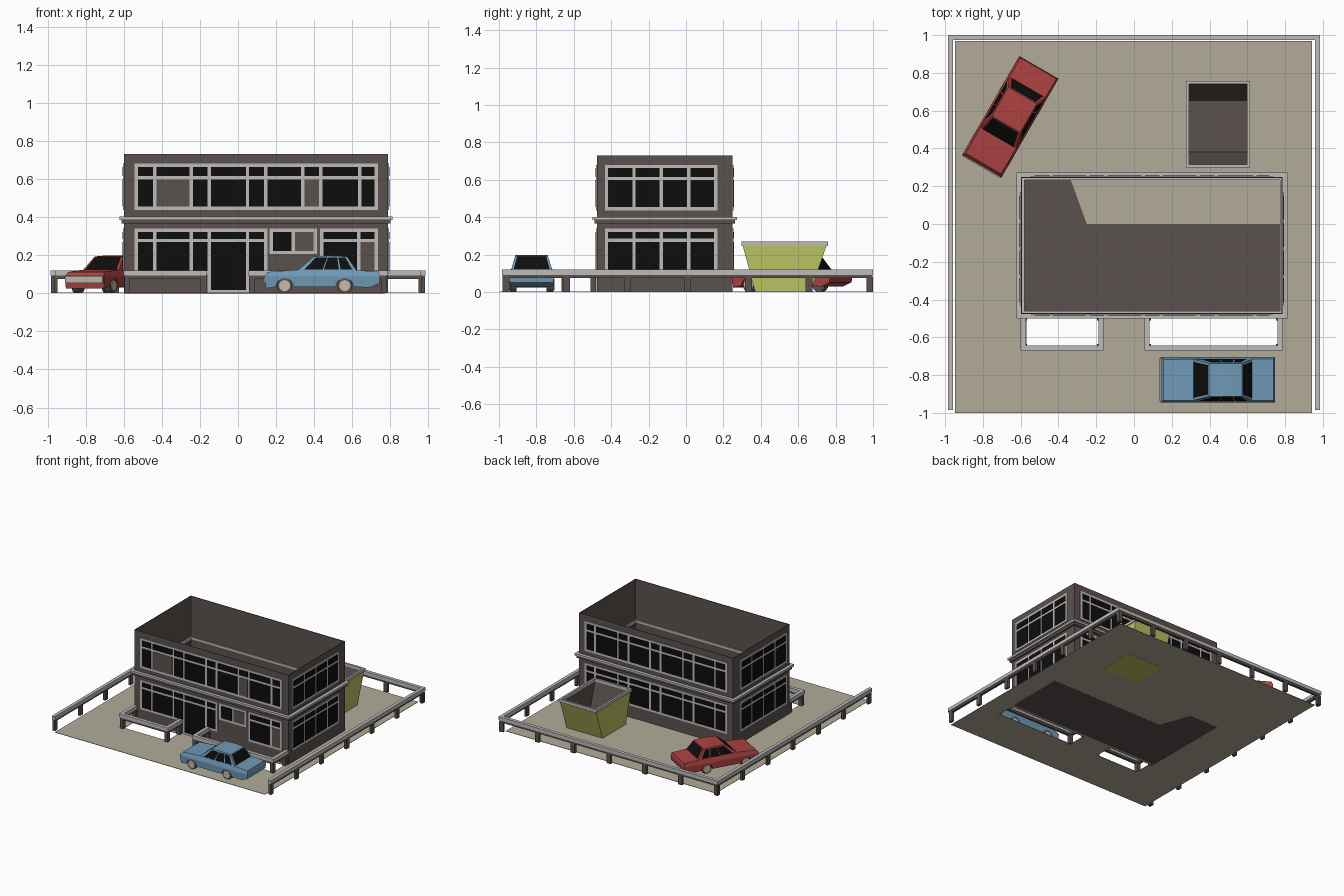
import bpy, bmesh, math
from mathutils import Matrix, Vector

if "Cube" in bpy.data.objects:
    bpy.data.objects.remove(bpy.data.objects["Cube"])


def mat(name, r, g, b):
    m = bpy.data.materials.new(name)
    m.diffuse_color = (r, g, b, 1)
    m.use_nodes = True
    m.node_tree.nodes["Principled BSDF"].inputs["Base Color"].default_value = m.diffuse_color
    return m


BROWN = mat("dark brown", .105, .083, .076)
GREY = mat("light grey", .52, .50, .50)
BLACK = mat("black glass", .004, .004, .004)
SAND = mat("sand ground", .44, .41, .32)
OLIVE = mat("yellow green", .50, .54, .12)
BLUE = mat("blue paint", .16, .32, .47)
RED = mat("red paint", .42, .055, .055)
BEIGE = mat("beige", .55, .50, .42)


def finish(name, bm, material, matrix=None, recalc=True):
    if recalc:
        bmesh.ops.recalc_face_normals(bm, faces=bm.faces)
    if matrix:
        bm.transform(matrix)
    me = bpy.data.meshes.new(name)
    bm.to_mesh(me)
    bm.free()
    me.materials.append(material)
    ob = bpy.data.objects.new(name, me)
    bpy.context.collection.objects.link(ob)
    return ob


def boxes(name, material, items):
    """One object out of (x0, x1, y0, y1, z0, z1) boxes."""
    bm = bmesh.new()
    for x0, x1, y0, y1, z0, z1 in items:
        m = Matrix.Translation(((x0 + x1) / 2, (y0 + y1) / 2, (z0 + z1) / 2)) @ \
            Matrix.Diagonal((abs(x1 - x0), abs(y1 - y0), abs(z1 - z0), 1))
        bmesh.ops.create_cube(bm, size=1, matrix=m)
    return finish(name, bm, material)


def loft(name, material, a, b, matrix=None, caps=(True, True)):
    """Closed solid between two matching rings of points."""
    bm = bmesh.new()
    va, vb = [bm.verts.new(p) for p in a], [bm.verts.new(p) for p in b]
    n = len(a)
    for i in range(n):
        j = (i + 1) % n
        bm.faces.new((va[i], va[j], vb[j], vb[i]))
    if caps[0]:
        bm.faces.new(va[::-1])
    if caps[1]:
        bm.faces.new(vb)
    return finish(name, bm, material, matrix)


def ring(x0, x1, y0, y1, z0, z1, w, sides="FBLR"):
    """Boxes of a rectangular rail running round a rectangle."""
    r = {"F": (x0, x1, y0, y0 + w, z0, z1), "B": (x0, x1, y1 - w, y1, z0, z1),
         "L": (x0, x0 + w, y0, y1, z0, z1), "R": (x1 - w, x1, y0, y1, z0, z1)}
    return [r[s] for s in sides]


# ground with two open planter beds
boxes("ground", SAND, [
    (-.947, .942, -1, -.645, 0, .003), (-.947, .942, -.5, .97, 0, .003),
    (-.947, -.57, -.645, -.5, 0, .003), (-.185, .075, -.645, -.5, 0, .003),
    (.768, .942, -.645, -.5, 0, .003)])

# building shell without roof, and its partial floor
X0, X1, Y0, Y1, H = -.598, .787, -.476, .248, .73
boxes("building_walls", BROWN, ring(X0, X1, Y0, Y1, 0, H, .005))
outline = [(X0, Y0), (.772, Y0), (.772, 0), (-.25, 0), (-.34, Y1), (X0, Y1)]
loft("building_floor", BROWN, [(x, y, -.001) for x, y in outline], [(x, y, .006) for x, y in outline])
boxes("ledge_top", GREY, ring(X0 - .023, X1 + .025, Y0 - .024, Y1 + .025, .385, .402, .04))
boxes("ledge_base", BROWN, ring(X0 - .013, X1 + .013, Y0 - .013, Y1 + .013, .365, .385, .025))

# windows: a thin frame plate with panes laid on it
SIDES = {"front": lambda u0, u1, d: (u0, u1, Y0 - d, Y0),
         "back": lambda u0, u1, d: (u0, u1, Y1, Y1 + d),
         "left": lambda u0, u1, d: (X0 - d, X0, u0, u1),
         "right": lambda u0, u1, d: (X1, X1 + d, u0, u1)}
frames, glass, panels = [], [], []


def window(side, edges, z0, z1, transom=None, blind=(), g=.009):
    f = SIDES[side]
    frames.append(f(edges[0] - g, edges[-1] + g, .005) + (z0, z1))
    for i, (a, b) in enumerate(zip(edges, edges[1:])):
        a, b, lo, hi = a + g, b - g, z0 + 2 * g, z1 - 2 * g
        if transom:
            glass.append(f(a, b, .008) + (transom + g, hi))
            hi = transom - g
        (panels if i in blind else glass).append(f(a, b, .008) + (lo, hi))


LONG = [-.535, -.437, -.245, -.15, .05, .145, .34, .435, .64, .725]
SHORT = [-.425, -.278, -.132, .014, .16]
window("front", LONG, .437, .68, .607, (1, 6))
window("front", LONG[:4], .1, .34, .277)
window("front", LONG[3:5], 0, .34, .277)
window("front", LONG[4:6], .1, .34, .277)
window("front", [.175, .29, .405], .205, .34, None, (1,))
window("front", [.44, .635, .725], .1, .34, .277, (1,))
window("back", LONG, .437, .68, .607)
window("back", LONG, .1, .34, .277)
for s in ("left", "right"):
    window(s, SHORT, .437, .68, .607)
    window(s, SHORT, .1, .34, .277)
boxes("window_frames", GREY, frames)
boxes("window_glass", BLACK, glass)
boxes("window_panels", BROWN, panels)

# boundary fence, open at the front
fx, fy0, fy1 = .985, -.985, 1.0
boxes("fence_rail", GREY, ring(-fx, fx, fy0, fy1, .092, .12, .027, "BLR"))
boxes("fence_underrail", BROWN, ring(-fx + .004, fx - .004, fy0 + .004, fy1 - .004, .075, .092, .019, "BLR"))
posts = []
for i in range(7):
    y = -.962 + i * .324
    x = -.965 + i * 1.93 / 6
    for s in (-1, 1):
        posts.append((s * .981, s * .961, y - .018, y + .018, 0, .08))
    posts.append((x - .018, x + .018, .976, .996, 0, .08))
boxes("fence_posts", BROWN, posts)

# low planter rails by the entrance
for name, a, b in (("left_planter", -.6, -.162), ("right_planter", .055, .787)):
    boxes(name + "_rail", GREY, ring(a, b, -.67, Y0, .092, .12, .027, "FLR"))
    boxes(name + "_underrail", BROWN, ring(a + .004, b - .004, -.666, Y0, .075, .092, .019, "FLR"))
    boxes(name + "_posts", BROWN, [(x, x + .03, y, y + .03, 0, .08)
                                   for x in (a + .004, b - .034) for y in (-.666, -.51)])


# waste skip with sloping ends
def rect(x0, x1, y0, y1, z):
    return [(x0, y0, z), (x1, y0, z), (x1, y1, z), (x0, y1, z)]


loft("skip_shell", OLIVE, rect(.283, .608, .37, .665, -.001), rect(.283, .608, .303, .752, .25), caps=(True, False))
loft("skip_inside", BROWN, rect(.29, .601, .38, .655, .012), rect(.29, .601, .312, .743, .25), caps=(True, False))
boxes("skip_rim", GREY, ring(.276, .615, .298, .758, .247, .27, .016))


# cars, built with the nose towards -x
def slab(name, material, prof, matrix):
    return loft(name, material, [(x, -w, z) for x, z, w in prof], [(x, w, z) for x, z, w in prof], matrix)


def car(name, paint, matrix):
    axles, r = (-.198, .118), .046
    low = [(-.296, .025, .116)]
    for cx in axles:
        low += [(cx - r * math.cos(t * math.pi / 8), .033 + r * math.sin(t * math.pi / 8), .119) for t in range(9)]
    low += [(.25, .03, .116), (.3, .052, .117), (.303, .087, .12), (-.303, .087, .12)]
    slab(name + "_lower_body", paint, low, matrix)
    slab(name + "_upper_body", paint, [
        (-.303, .087, .12), (.303, .087, .12), (.297, .114, .11),
        (.17, .121, .11), (-.12, .124, .11), (-.285, .112, .108)], matrix)
    slab(name + "_cabin", paint, [(-.132, .118, .11), (.182, .118, .11), (.13, .193, .087),
                                  (.04, .197, .087), (-.045, .193, .087)], matrix)
    # cabin glass as quads lifted off the cabin faces
    bm = bmesh.new()

    def pane(c, u0, u1, v0, v1):
        c = [Vector(p) for p in c]
        at = lambda u, v: c[0].lerp(c[1], u).lerp(c[3].lerp(c[2], u), v)
        n = (c[1] - c[0]).cross(c[3] - c[0]).normalized()
        if n.dot(at(.5, .5) - Vector((.03, 0, .15))) < 0:
            n.negate()
        pts = [at(u, v) + n * .003 for u, v in ((u0, v0), (u1, v0), (u1, v1), (u0, v1))]
        f = bm.faces.new([bm.verts.new(p) for p in pts])
        f.normal_update()
        if f.normal.dot(n) < 0:
            f.normal_flip()

    for s in (-1, 1):
        side = [(-.132, s * .11, .118), (.182, s * .11, .118), (.13, s * .087, .193), (-.045, s * .087, .193)]
        pane(side, .1, .42, .08, .92)
        pane(side, .44, .7, .08, .92)
        pane(side, .73, .93, .08, .92)
    for xb, xt in ((-.132, -.045), (.182, .13)):
        pane([(xb, -.11, .118), (xb, .11, .118), (xt, .087, .193), (xt, -.087, .193)], .06, .94, .06, .95)
    finish(name + "_glass", bm, BLACK, matrix, recalc=False)
    # grille and wheels
    boxes(name + "_grille", BEIGE, [(-.307, -.299, -.112, .112, .055, .09)]).data.transform(matrix)
    for part, rad, depth, off, m in (("tyres", .04, .036, .098, BROWN), ("hubs", .029, .006, .118, BEIGE)):
        bm = bmesh.new()
        for cx in axles:
            for s in (-1, 1):
                bmesh.ops.create_cone(bm, cap_ends=True, segments=16, radius1=rad, radius2=rad, depth=depth,
                                      matrix=Matrix.Translation((cx, s * off, .04)) @ Matrix.Rotation(math.pi / 2, 4, "X"))
        finish(name + "_" + part, bm, m, matrix)


car("blue_car", BLUE, Matrix.Translation((.4425, -.825, 0)))
car("red_car", RED, Matrix.Translation((-.655, .567, 0)) @ Matrix.Rotation(math.radians(60), 4, "Z"))
